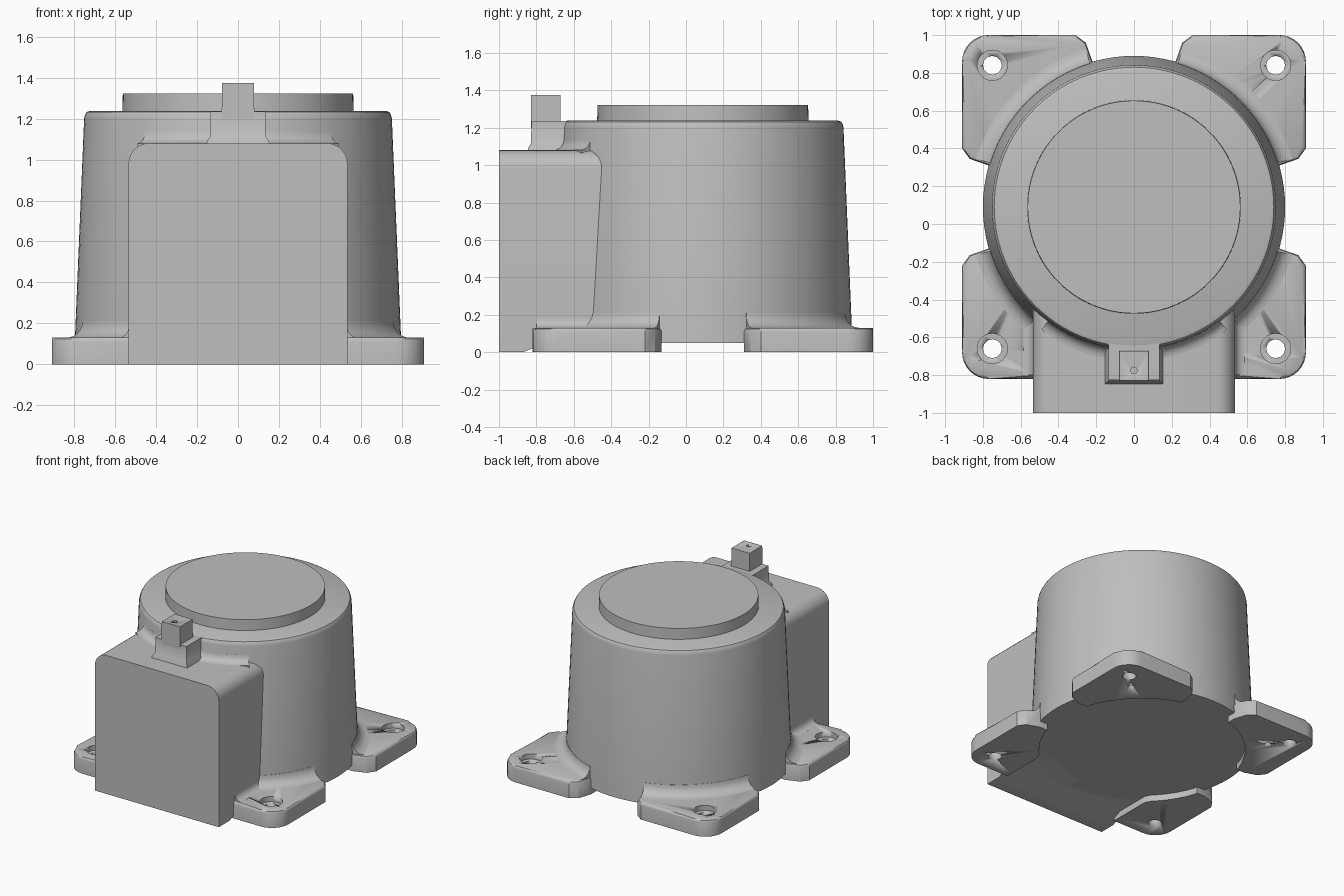
import bpy
import bmesh
from math import sin, cos, pi, radians

if "Cube" in bpy.data.objects:
    bpy.data.objects.remove(bpy.data.objects["Cube"])

GREY = bpy.data.materials.new("cast_grey")
GREY.use_nodes = True
GREY.diffuse_color = (0.52, 0.52, 0.52, 1)
GREY.node_tree.nodes["Principled BSDF"].inputs["Base Color"].default_value = (0.52, 0.52, 0.52, 1)

CY = 0.09            # body axis in y
BODY_R = 0.80
FOOT_H = 0.13
BOX_X, BOX_TOP = 0.535, 1.08


def select_only(ob):
    bpy.ops.object.select_all(action="DESELECT")
    ob.select_set(True)
    bpy.context.view_layer.objects.active = ob


def loft(name, sections, bevel_z=None, bevel=0.02):
    """Skin equal-length closed loops and cap both ends."""
    bm = bmesh.new()
    loops = [[bm.verts.new(p) for p in s] for s in sections]
    n = len(loops[0])
    for a, b in zip(loops, loops[1:]):
        for i in range(n):
            j = (i + 1) % n
            bm.faces.new((a[i], a[j], b[j], b[i]))
    bm.faces.new(loops[0][::-1])
    bm.faces.new(loops[-1])
    if bevel_z is not None:
        rim = [e for e in bm.edges if all(abs(v.co.z - bevel_z) < 1e-4 for v in e.verts)]
        bmesh.ops.bevel(bm, geom=rim, offset=bevel, segments=2, profile=0.5,
                        affect="EDGES", clamp_overlap=False)
    bmesh.ops.recalc_face_normals(bm, faces=bm.faces)
    me = bpy.data.meshes.new(name)
    bm.to_mesh(me)
    bm.free()
    me.materials.append(GREY)
    ob = bpy.data.objects.new(name, me)
    bpy.context.collection.objects.link(ob)
    select_only(ob)
    bpy.ops.object.shade_smooth_by_angle(angle=radians(32))
    return ob


def circle(r, z, x=0, y=CY, n=96):
    return [(x + r * cos(2 * pi * i / n), y + r * sin(2 * pi * i / n), z) for i in range(n)]


def rect(hx, y0, y1, z):
    return [(-hx, y0, z), (hx, y0, z), (hx, y1, z), (-hx, y1, z)]


def cut(ob, *cutters):
    for c in cutters:
        mod = ob.modifiers.new("cut", "BOOLEAN")
        mod.operation, mod.solver, mod.object = "DIFFERENCE", "EXACT", c
        select_only(ob)
        bpy.ops.object.modifier_apply(modifier=mod.name)
        bpy.data.objects.remove(c)


def cove(r, steps=6):
    """Concave fillet section as (outward, up) pairs, sunk into both parents."""
    arc = [(r - r * sin(a), r - r * cos(a)) for a in (pi / 2 * i / steps for i in range(steps + 1))]
    return arc + [(-0.06, r), (-0.06, -0.03), (r, -0.03)]


def ring_cove(name, base_r, z, r, a0, a1, steps=24):
    """Fillet swept round the body axis between two angles in degrees."""
    secs = []
    for i in range(steps + 1):
        a = radians(a0 + (a1 - a0) * i / steps)
        secs.append([((base_r + u) * cos(a), CY + (base_r + u) * sin(a), z + v) for u, v in cove(r)])
    return loft(name, secs)


# Tapered round body with a softened shoulder
profile = [(0.80, 0.05), (0.752, 1.2), (0.748, 1.218), (0.74, 1.232), (0.725, 1.238)]
loft("body", [circle(r, z) for r, z in profile])

# Raised round cap
loft("cap", [circle(0.566, 1.2), circle(0.563, 1.322)])

# Front housing: arched section, underside rising towards the body


def housing_section(y, bottom):
    r = 0.10
    pts = [(-BOX_X, bottom), (BOX_X, bottom)]
    for side, start in ((1, 0), (-1, pi / 2)):
        for i in range(9):
            a = start + pi / 2 * i / 8
            pts.append((side * (BOX_X - r) + r * cos(a), BOX_TOP - r + r * sin(a)))
    return [(x, y, z) for x, z in pts]


loft("front_housing", [housing_section(y, b) for y, b in
                       ((-1, 0), (-0.87, 0), (-0.75, 0.05), (-0.3, 0.05))])
ring_cove("housing_top_fillet", 0.755, BOX_TOP, 0.06, 270 - 37, 270 + 37)

# Four mounting feet with counterbored holes


def foot_outline(sx, sy):
    r, c = 0.14, 0.77
    pts = [(0.22, 0.70), (0.22, 0.77), (0.255, 0.87), (0.31, 0.91)]
    pts += [(c + r * sin(a), c + r * cos(a)) for a in (pi / 2 * i / 8 for i in range(9))]
    pts += [(0.91, 0.31), (0.87, 0.255), (0.77, 0.22), (0.70, 0.22)]
    pts += [(0.74 * cos(radians(a)), 0.74 * sin(radians(a))) for a in range(20, 71, 5)]
    if sy < 0:      # front feet stop inside the housing wall
        pts = [(max(x, 0.5), y) for x, y in pts]
    return [(sx * x, CY + sy * y) for x, y in pts]


for sx, side in ((1, "left"), (-1, "right")):
    for sy, end in ((1, "back"), (-1, "front")):
        label = f"{end}_{side}"
        outline = foot_outline(sx, sy)
        foot = loft(label + "_foot", [[(x, y, z) for x, y in outline] for z in (0, FOOT_H)],
                    bevel_z=FOOT_H)
        hx, hy = sx * 0.75, CY + sy * 0.75
        cut(foot,
            loft("bore", [circle(0.05, z, hx, hy, 12) for z in (-0.1, 0.3)]),
            loft("counterbore", [circle(0.08, z, hx, hy, 24) for z in (0.09, 0.3)]))
        if sy > 0:
            cut(foot, loft("dowel", [circle(0.025, z, sx * 0.64, CY + 0.64, 12)
                                     for z in (-0.1, 0.07)]))
        # Fillet from foot up to body
        mid = {(1, 1): 45, (-1, 1): 135, (-1, -1): 225, (1, -1): 315}[sx, sy]
        ring_cove(label + "_foot_fillet", BODY_R - 0.005, FOOT_H, 0.08, mid - 28, mid + 28)
    # Fillet from front foot up to housing side
    loft(f"{side}_housing_fillet",
         [[(sx * (BOX_X + u), y, FOOT_H + v) for u, v in cove(0.05)] for y in (-0.80, -0.45)])

# Connector: flared pedestal with a square post
loft("connector_pedestal", [rect(0.155, -0.85, -0.6, 1.05), rect(0.152, -0.845, -0.6, 1.09),
                            rect(0.136, -0.83, -0.6, 1.115), rect(0.134, -0.825, -0.6, 1.235)])
post = loft("connector_post", [rect(0.08, -0.83, -0.67, 1.2), rect(0.078, -0.828, -0.672, 1.375)])
cut(post, loft("pin_hole", [circle(0.018, z, 0, -0.775, 8) for z in (1.32, 1.5)]))
